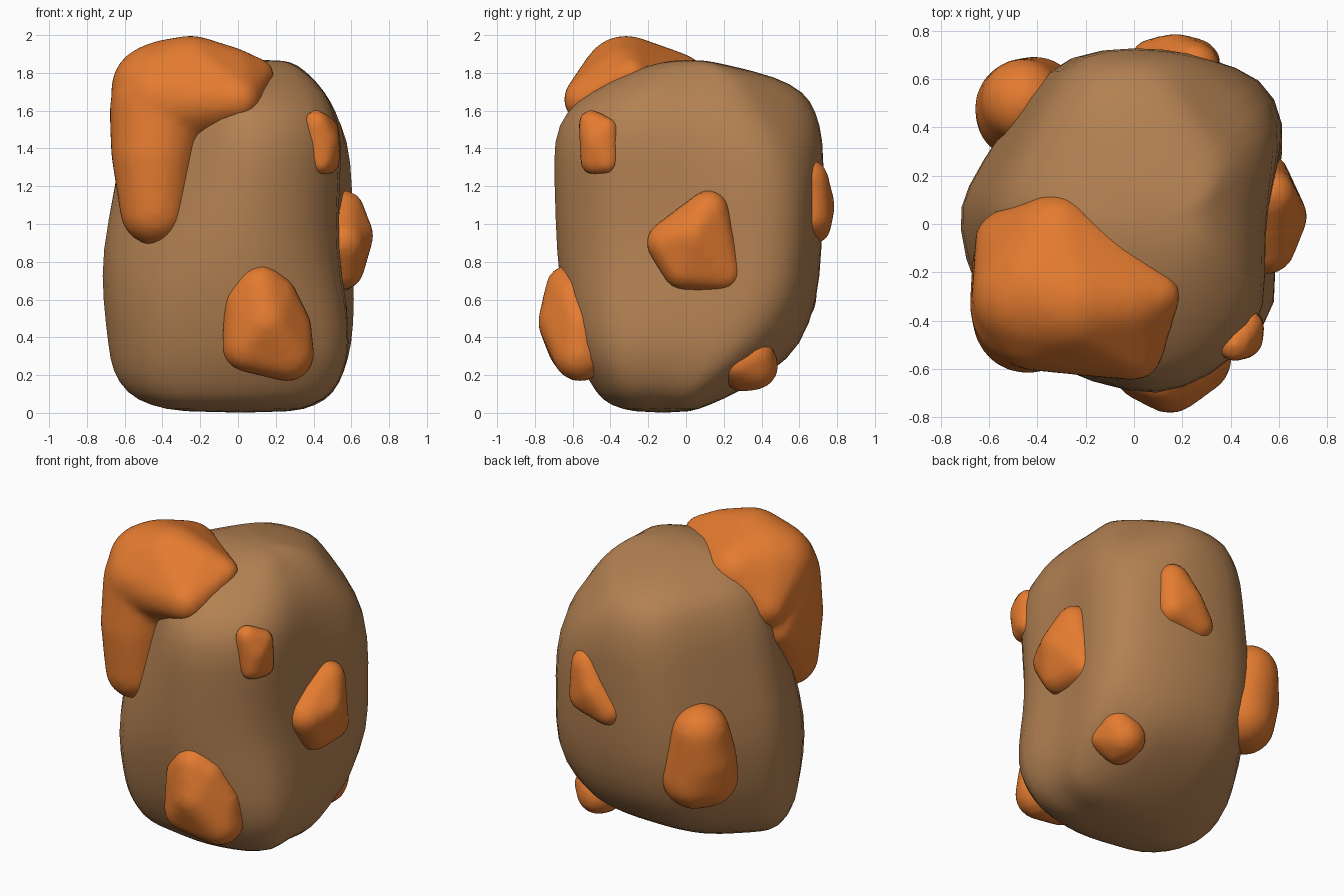
import bpy, bmesh, math
from mathutils import Vector


def material(name, rgb):
    m = bpy.data.materials.new(name)
    m.diffuse_color = (*rgb, 1)
    return m


BROWN = material("brown_stone", (0.45, 0.22, 0.085))
ORANGE = material("orange_growth", (0.78, 0.20, 0.03))


def finish(name, bm, mat):
    bmesh.ops.recalc_face_normals(bm, faces=bm.faces)
    for f in bm.faces:
        f.smooth = True
    me = bpy.data.meshes.new(name)
    bm.to_mesh(me)
    bm.free()
    me.materials.append(mat)
    ob = bpy.data.objects.new(name, me)
    bpy.context.collection.objects.link(ob)
    return ob


# Rock: one irregular plan outline, fitted to the bounds of each level
PLAN = [(0.55, -0.05), (0.58, 0.2), (0.62, 0.42), (0.53, 0.6), (0.3, 0.67), (0.1, 0.71),
        (-0.17, 0.71), (-0.36, 0.65), (-0.54, 0.38), (-0.69, 0.14), (-0.72, 0.0),
        (-0.66, -0.3), (-0.51, -0.56), (-0.3, -0.61), (-0.05, -0.69), (0.18, -0.67),
        (0.44, -0.54), (0.58, -0.34)]
# z, xmin, xmax, ymin, ymax
LEVELS = [(0.00, -0.30, 0.30, -0.27, 0.02), (0.04, -0.48, 0.43, -0.41, 0.12),
          (0.10, -0.60, 0.55, -0.48, 0.26), (0.22, -0.68, 0.61, -0.55, 0.46),
          (0.35, -0.70, 0.64, -0.61, 0.61), (0.60, -0.73, 0.64, -0.67, 0.70),
          (0.85, -0.74, 0.63, -0.70, 0.72), (1.20, -0.67, 0.63, -0.71, 0.73),
          (1.45, -0.63, 0.61, -0.72, 0.73), (1.60, -0.57, 0.56, -0.65, 0.69),
          (1.70, -0.50, 0.50, -0.52, 0.63), (1.78, -0.38, 0.42, -0.37, 0.48),
          (1.84, -0.22, 0.33, -0.21, 0.23), (1.87, -0.02, 0.25, -0.06, 0.09)]

bm = bmesh.new()
rings = []
for z, x0, x1, y0, y1 in LEVELS:
    # slanted back-right corner (below and above), recessed front-left corner
    lim_back = min(0.42 + 1.5 * z, 1.16, 1.02 - 1.1 * (z - 1.45))
    lim_front = 1.04 - 0.35 * max(0, z - 0.6)
    ring = []
    for px, py in PLAN:
        x = x0 + (x1 - x0) * (px + 0.72) / 1.34
        y = y0 + (y1 - y0) * (py + 0.69) / 1.40
        cut = (max(0, x + y - lim_back) - max(0, -x - y - lim_front)) / 2
        if px > 0.4 and py < 0.1:                   # hollow in the right side
            x -= 0.06 * math.exp(-((z - 1.0) / 0.3) ** 2)
        if px > 0.4 and py < -0.2:                  # flared lower front-right corner
            flare = 0.04 * math.exp(-((z - 0.35) / 0.22) ** 2)
            x, y = x + flare * 0.5, y - flare
        ring.append(bm.verts.new((x - cut, y - cut, z)))
    rings.append(ring)
n = len(PLAN)
for a, b in zip(rings, rings[1:]):
    for i in range(n):
        j = (i + 1) % n
        bm.faces.new((a[i], a[j], b[j], b[i]))
bm.faces.new(rings[0])
bm.faces.new(rings[-1])
rock = finish("rock", bm, BROWN)
sub = rock.modifiers.new("soften", 'SUBSURF')
sub.levels = sub.render_levels = 1


# Growths: rounded hulls wrapped around a few balls (x, y, z, radius)
def add_hull(bm, balls):
    unit = bmesh.new()
    bmesh.ops.create_icosphere(unit, subdivisions=3, radius=1)
    dirs = [v.co.copy() for v in unit.verts]
    unit.free()
    verts = [bm.verts.new(Vector((x, y, z)) + d * r) for x, y, z, r in balls for d in dirs]
    bmesh.ops.convex_hull(bm, input=verts)
    bmesh.ops.delete(bm, geom=[v for v in verts if v.is_valid and not v.link_faces],
                     context='VERTS')


def growth(name, *hulls, rounds=5):
    bm = bmesh.new()
    for balls in hulls:
        add_hull(bm, balls)
    ob = finish(name, bm, ORANGE)
    rm = ob.modifiers.new("fuse", 'REMESH')
    rm.mode = 'VOXEL'
    rm.voxel_size = 0.025
    rm.use_smooth_shade = True
    sm = ob.modifiers.new("smooth", 'SMOOTH')
    sm.factor, sm.iterations = 0.5, rounds


growth("top_growth",
       [(-0.36, -0.28, 1.67, 0.31), (-0.25, -0.32, 1.765, 0.235), (-0.43, -0.30, 1.71, 0.245),
        (-0.05, -0.32, 1.76, 0.18), (0.11, -0.29, 1.79, 0.085), (-0.32, -0.06, 1.72, 0.19),
        (-0.40, -0.37, 1.66, 0.24), (0.00, -0.53, 1.66, 0.12), (-0.22, -0.45, 1.68, 0.17),
        (-0.53, -0.07, 1.55, 0.13)],
       [(-0.42, -0.34, 1.62, 0.26), (-0.44, -0.39, 1.36, 0.23), (-0.44, -0.42, 1.07, 0.185),
        (-0.56, -0.14, 1.38, 0.11)], rounds=8)
growth("front_growth",
       [(0.12, -0.62, 0.66, 0.125), (0.04, -0.60, 0.58, 0.115), (0.20, -0.60, 0.62, 0.11),
        (0.05, -0.60, 0.35, 0.135), (0.26, -0.56, 0.31, 0.145), (0.15, -0.64, 0.48, 0.145),
        (0.29, -0.56, 0.46, 0.10)])
growth("small_front_growth",
       [(0.415, -0.50, 1.535, 0.07), (0.44, -0.49, 1.33, 0.07), (0.47, -0.42, 1.33, 0.07),
        (0.47, -0.42, 1.50, 0.065), (0.46, -0.48, 1.44, 0.075)], rounds=2)
growth("right_growth",
       [(0.55, -0.09, 0.90, 0.12), (0.56, 0.12, 1.07, 0.11), (0.54, 0.20, 0.74, 0.10),
        (0.63, 0.03, 0.94, 0.09), (0.55, -0.01, 0.77, 0.12)], rounds=4)
growth("back_growth",
       [(0.25, 0.65, 1.24, 0.105), (0.08, 0.67, 0.99, 0.10), (0.25, 0.66, 1.04, 0.11),
        (0.17, 0.69, 1.10, 0.10)], rounds=4)
growth("back_left_growth",
       [(-0.46, 0.51, 0.93, 0.175), (-0.47, 0.45, 0.62, 0.185), (-0.41, 0.50, 0.62, 0.195),
        (-0.46, 0.48, 0.75, 0.20)])
growth("lower_back_growth",
       [(0.40, 0.28, 0.28, 0.13), (0.38, 0.36, 0.25, 0.13), (0.45, 0.27, 0.26, 0.09),
        (0.42, 0.36, 0.30, 0.11), (0.37, 0.30, 0.22, 0.11)], rounds=3)
